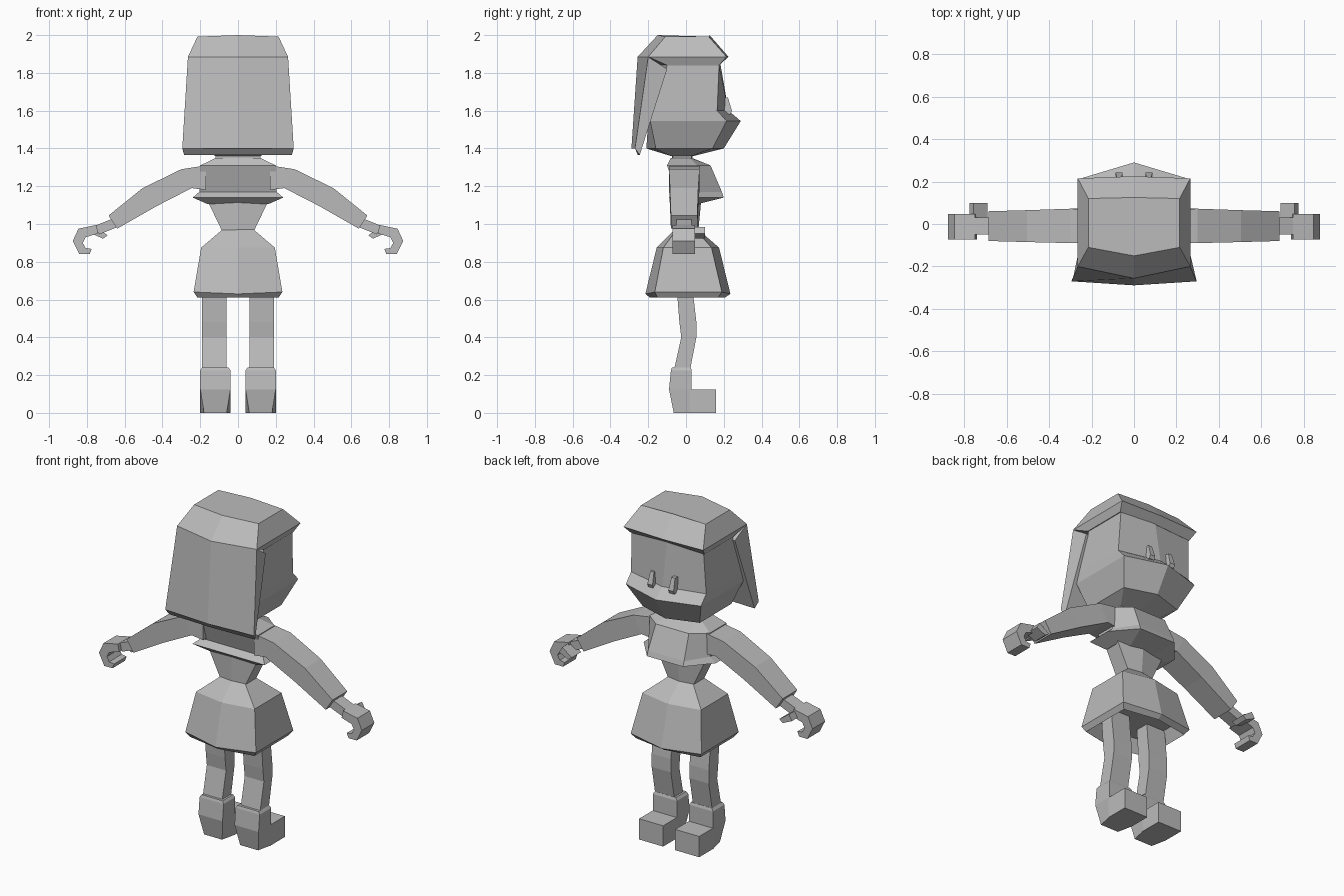
import bpy, bmesh

cube = bpy.data.objects.get("Cube")
if cube:
    bpy.data.objects.remove(cube, do_unlink=True)

grey = bpy.data.materials.new("plain_grey")
grey.use_nodes = True
GREY = (0.5, 0.5, 0.5, 1)
grey.diffuse_color = GREY
grey.node_tree.nodes["Principled BSDF"].inputs["Base Color"].default_value = GREY


def loft(name, rings, side=1):
    """Skin a stack of equal-length point rings, capped at both ends."""
    bm = bmesh.new()
    rows = [[bm.verts.new((x * side, y, z)) for x, y, z in r] for r in rings]
    n = len(rows[0])
    for a, b in zip(rows, rows[1:]):
        for i in range(n):
            j = (i + 1) % n
            bm.faces.new((a[i], a[j], b[j], b[i]))
    bm.faces.new(rows[0])
    bm.faces.new(rows[-1])
    bmesh.ops.recalc_face_normals(bm, faces=bm.faces)
    mesh = bpy.data.meshes.new(name)
    bm.to_mesh(mesh)
    bm.free()
    mesh.materials.append(grey)
    obj = bpy.data.objects.new(name, mesh)
    bpy.context.collection.objects.link(obj)
    return obj


def mirrored(half):
    """Close a half ring across the x = 0 plane."""
    return half + [(-x, y, z) for x, y, z in reversed(half) if x]


def hexagon(w, z, front, side_f, side_b, back, lift=0):
    """Ring with a centre ridge at front and back."""
    return mirrored([(0, front, z), (w, side_f, z + lift),
                     (w, side_b, z + lift), (0, back, z)])


def rect(x0, x1, y0, y1, z):
    return [(x0, y0, z), (x1, y0, z), (x1, y1, z), (x0, y1, z)]


def prism(name, profile, y0, y1, side):
    """Extrude an x-z profile along y."""
    return loft(name, [[(x, y, z) for x, z in profile] for y in (y0, y1)], side)


# Head with projecting muzzle ridge
loft("head", [
    hexagon(.12, 1.36, .04, .03, -.08, -.08),
    hexagon(.19, 1.40, .20, .14, -.16, -.21),
    hexagon(.25, 1.545, .29, .215, -.19, -.20),
    hexagon(.25, 1.60, .225, .165, -.17, -.20),
    hexagon(.24, 1.86, .18, .175, -.10, -.20, -.02),
])

# Hair cap with overhanging rim
loft("hair_cap", [
    hexagon(.245, 1.85, .18, .175, -.10, -.20, -.01),
    hexagon(.265, 1.885, .225, .215, -.20, -.256),
    hexagon(.215, 2.0, .125, .12, -.11, -.15, -.008),
])


# Long back hair
def drape(w, outer, centre, inner, z, z_in):
    return mirrored([(0, inner - .01, z_in), (w - .01, inner, z_in),
                     (w, outer, z), (0, centre, z)])


loft("back_hair", [
    drape(.265, -.20, -.256, -.10, 1.885, 1.82),
    drape(.295, -.27, -.289, -.245, 1.40, 1.365),
])

# Neck and top with flared hem
loft("neck", [hexagon(.12, z, .035, .03, -.07, -.075) for z in (1.33, 1.38)])


def chest(wf, w, z, front, side_f, back):
    return mirrored([(wf, front, z), (w, side_f, z), (w, back, z)])


loft("top", [
    chest(.08, .16, 1.105, .06, .03, -.05),
    chest(.12, .24, 1.14, .20, .06, -.09),
    chest(.12, .205, 1.17, .19, .06, -.055),
    chest(.11, .20, 1.31, .13, .06, -.10),
    chest(.08, .117, 1.35, .03, .02, -.08),
])

# Waist and hollow skirt
loft("waist", [
    hexagon(.083, .96, .065, .05, -.05, -.06),
    hexagon(.16, 1.12, .08, .05, -.05, -.06),
])
loft("skirt", [
    hexagon(.18, .68, .17, .13, -.11, -.15),
    hexagon(.215, .61, .205, .17, -.15, -.19),
    hexagon(.235, .63, .235, .19, -.165, -.215, .01),
    hexagon(.195, .875, .175, .135, -.12, -.155),
    hexagon(.083, .97, .065, .05, -.05, -.06),
])

for label, s in (("left", 1), ("right", -1)):
    # Eye
    loft(label + "_eye", [
        rect(.053, .087, .18, .235, 1.58),
        rect(.053, .087, .18, .243, 1.60),
        rect(.058, .082, .17, .222, 1.67),
    ], s)

    # Leg, bent slightly at the knee
    loft(label + "_leg", [rect(.062, .19, y0, y1, z) for y0, y1, z in (
        (-.065, .02, .22), (-.025, .055, .40), (-.035, .055, .48),
        (-.045, .04, .61), (-.05, .035, .70))], s)

    # Boot shaft with tapered heel, and toe block
    loft(label + "_boot", [
        [(.06, -.065, 0), (.18, -.065, 0), (.20, .03, 0), (.04, .03, 0)],
        [(.04, -.09, .125), (.20, -.09, .125), (.20, .03, .125), (.04, .03, .125)],
        rect(.04, .20, -.08, .03, .225),
        rect(.05, .19, -.075, .025, .24),
    ], s)
    loft(label + "_toe", [rect(.04, .20, .02, .16, z) for z in (0, .125)], s)

    # Arm sweeping down to the wrist
    def arm_ring(xt, zt, xb, zb, y0, y1):
        return [(xt, y0, zt), (xt, y1, zt), (xb, y1, zb), (xb, y0, zb)]

    loft(label + "_arm", [
        arm_ring(.17, 1.31, .17, 1.18, -.09, .07),
        arm_ring(.30, 1.29, .245, 1.19, -.09, .072),
        arm_ring(.505, 1.19, .43, 1.095, -.085, .065),
        arm_ring(.685, 1.045, .64, .975, -.08, .06),
    ], s)
    loft(label + "_wrist", [
        arm_ring(.66, 1.03, .635, .985, -.05, .03),
        arm_ring(.76, .99, .735, .945, -.05, .03),
    ], s)

    # Curled fingers and thumb
    prism(label + "_hand", [
        (.75, .995), (.845, .975), (.875, .91), (.84, .84), (.785, .84),
        (.775, .868), (.807, .873), (.822, .90), (.807, .93), (.74, .95),
    ], -.072, .047, s)
    prism(label + "_thumb", [
        (.69, .94), (.715, .922), (.775, .95), (.755, .985)], .01, .10, s)
